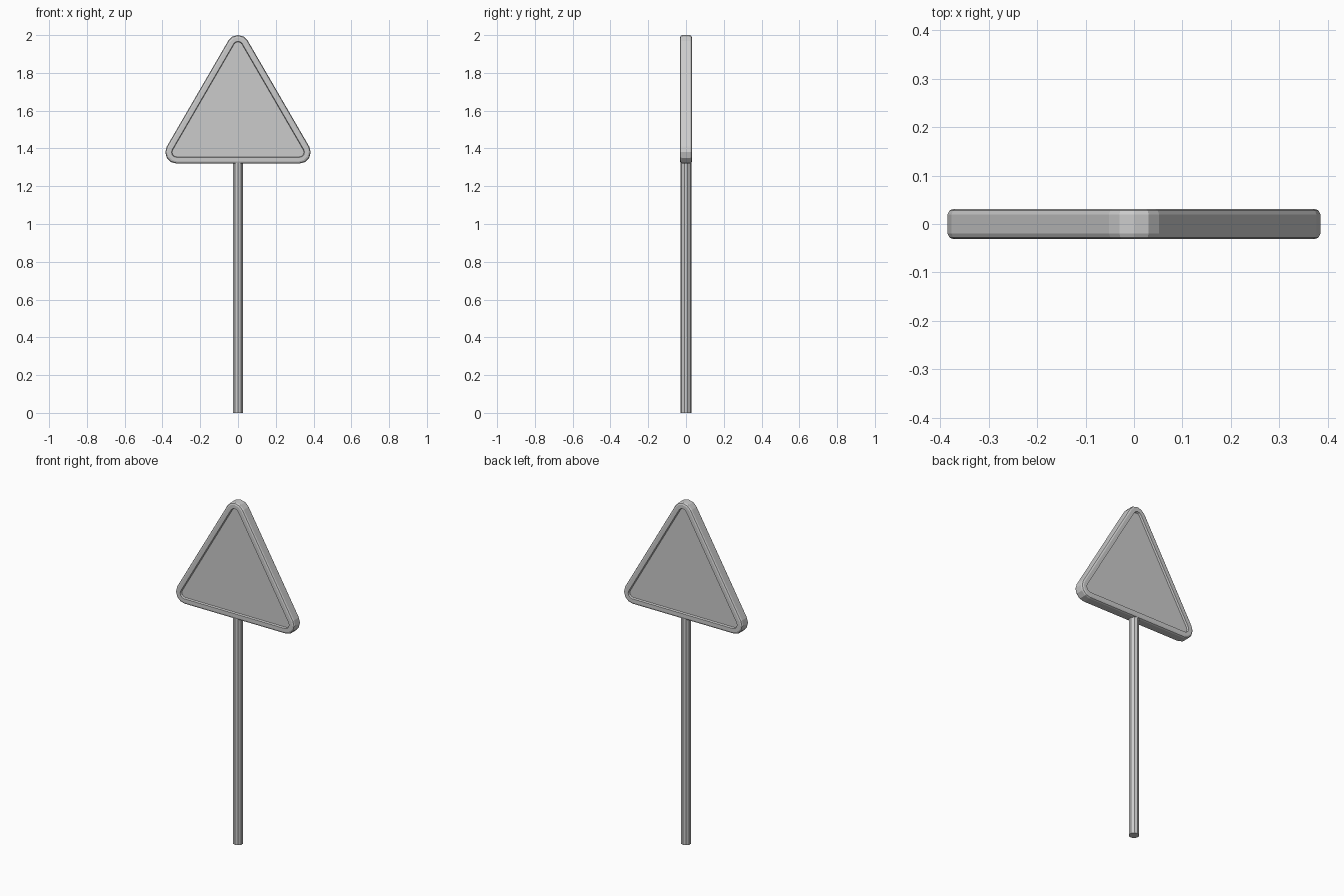
import bpy, bmesh, math

if "Cube" in bpy.data.objects:
    bpy.data.objects.remove(bpy.data.objects["Cube"])

grey = bpy.data.materials.new("light_grey_metal")
grey.diffuse_color = (0.6, 0.6, 0.6, 1)
grey.use_nodes = True
grey.node_tree.nodes["Principled BSDF"].inputs["Base Color"].default_value = grey.diffuse_color

CORNER_R = 0.06          # outer corner rounding
HALF = 0.385 - CORNER_R  # half distance between corner centres
BASE_Z = 1.32 + CORNER_R
HEIGHT = 2.0 - CORNER_R - BASE_Z
STEPS = 4


def make_object(name, bm, sharp_angle):
    bmesh.ops.recalc_face_normals(bm, faces=bm.faces)
    mesh = bpy.data.meshes.new(name)
    bm.to_mesh(mesh)
    bm.free()
    mesh.materials.append(grey)
    obj = bpy.data.objects.new(name, mesh)
    bpy.context.collection.objects.link(obj)
    bpy.ops.object.select_all(action='DESELECT')
    obj.select_set(True)
    bpy.context.view_layer.objects.active = obj
    if sharp_angle:
        bpy.ops.object.shade_smooth_by_angle(angle=math.radians(sharp_angle))
    return obj


def triangle_ring(bm, inset, y):
    """Rounded triangle outline, moved inward by inset."""
    ring = []
    corners = ((0, BASE_Z + HEIGHT, 90), (-HALF, BASE_Z, 210), (HALF, BASE_Z, 330))
    for cx, cz, direction in corners:
        for i in range(STEPS + 1):
            a = math.radians(direction - 60 + 120 * i / STEPS)
            r = CORNER_R - inset
            ring.append(bm.verts.new((cx + r * math.cos(a), y, cz + r * math.sin(a))))
    return ring


# Sign: bevelled rim with a recessed panel on both sides
half_profile = [(0.036, 0.020), (0.033, 0.0315), (0.012, 0.0315),
                (0.0035, 0.028), (0, 0.020)]
profile = [(i, -y) for i, y in half_profile] + half_profile[::-1]
bm = bmesh.new()
rings = [triangle_ring(bm, i, y) for i, y in profile]
for lower, upper in zip(rings, rings[1:]):
    n = len(lower)
    for k in range(n):
        j = (k + 1) % n
        bm.faces.new((lower[k], lower[j], upper[j], upper[k]))
bm.faces.new(rings[0])
bm.faces.new(rings[-1])
make_object("triangular_sign", bm, 0)

# Pole
bm = bmesh.new()
bmesh.ops.create_cone(bm, cap_ends=True, segments=10, radius1=0.028,
                      radius2=0.028, depth=1.33)
bmesh.ops.translate(bm, verts=bm.verts, vec=(0, 0, 0.665))
make_object("pole", bm, 0)
